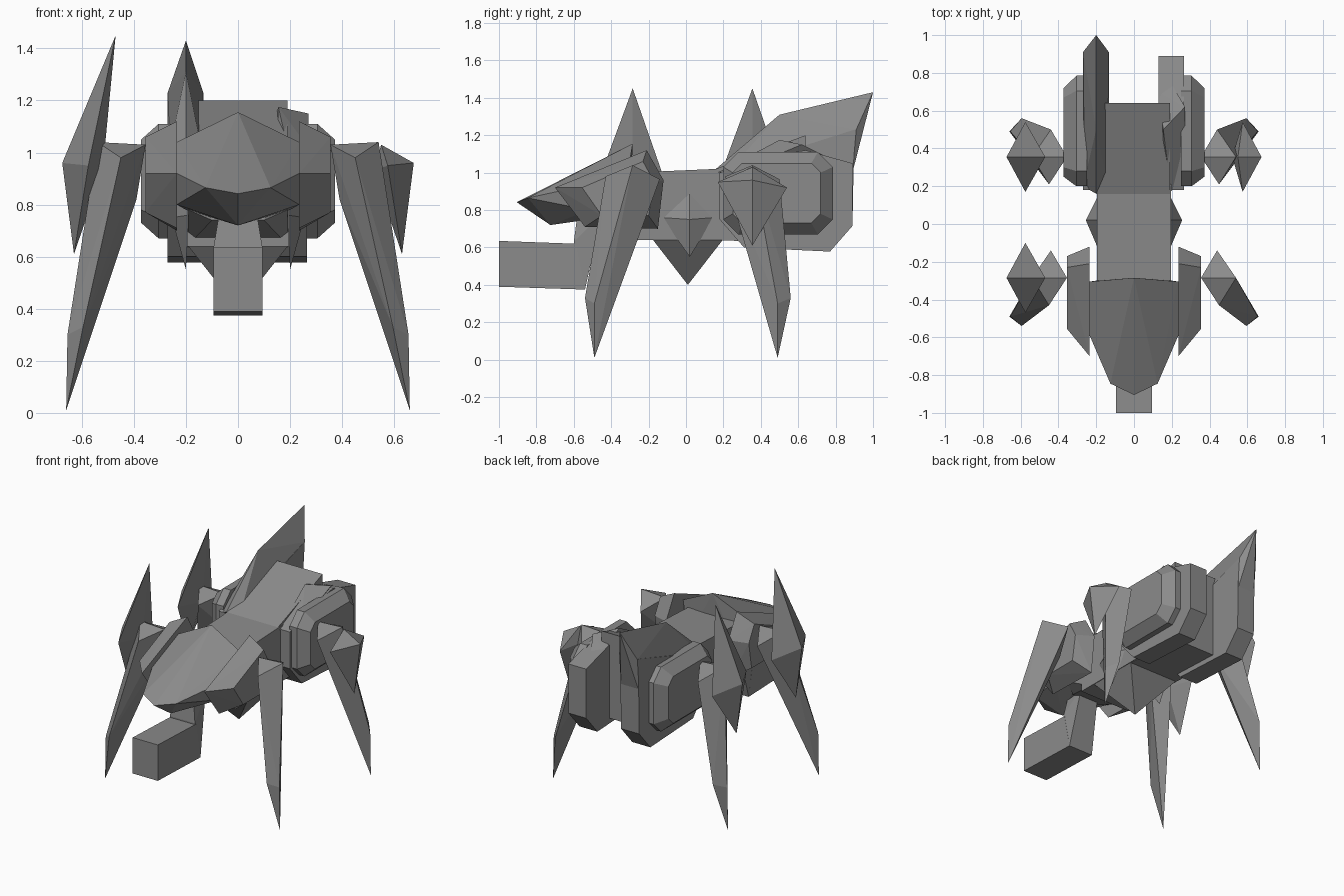
import bpy, bmesh

if "Cube" in bpy.data.objects:
    bpy.data.objects.remove(bpy.data.objects["Cube"])

mat = bpy.data.materials.new("dark grey metal")
mat.diffuse_color = (0.26, 0.26, 0.26, 1)
mat.use_nodes = True
mat.node_tree.nodes["Principled BSDF"].inputs["Base Color"].default_value = mat.diffuse_color


def hull(name, pts):
    """Faceted solid wrapped around a few corner points."""
    bm = bmesh.new()
    for p in pts:
        bm.verts.new(p)
    res = bmesh.ops.convex_hull(bm, input=bm.verts[:])
    junk = [v for v in res["geom_interior"] if isinstance(v, bmesh.types.BMVert)]
    if junk:
        bmesh.ops.delete(bm, geom=junk, context='VERTS')
    bmesh.ops.dissolve_limit(bm, angle_limit=0.01, verts=bm.verts[:], edges=bm.edges[:])
    bmesh.ops.recalc_face_normals(bm, faces=bm.faces[:])
    finish(name, bm)


def finish(name, bm):
    me = bpy.data.meshes.new(name)
    bm.to_mesh(me)
    bm.free()
    me.materials.append(mat)
    ob = bpy.data.objects.new(name, me)
    bpy.context.collection.objects.link(ob)


def prism(name, outline, x0, x1):
    """Side profile (y, z) extruded from x0 to x1."""
    bm = bmesh.new()
    f = bm.faces.new([bm.verts.new((x0, y, z)) for y, z in outline])
    ext = bmesh.ops.extrude_face_region(bm, geom=[f])
    for v in ext["geom"]:
        if isinstance(v, bmesh.types.BMVert):
            v.co.x = x1
    bmesh.ops.recalc_face_normals(bm, faces=bm.faces[:])
    finish(name, bm)


def both(pts):
    return pts + [(-x, y, z) for x, y, z in pts if x]


def octagon(x, y0, y1, z0, z1, c):
    return [(x, y, z) for y, z in
            ((y0 + c, z0), (y1 - c, z0), (y1, z0 + c), (y1, z1 - c),
             (y1 - c, z1), (y0 + c, z1), (y0, z1 - c), (y0, z0 + c))]


# Body: waist, front chest and sloped rear hump
prism("waist", [(-0.3, 0.64), (0.3, 0.64), (0.3, 1.02), (0.16, 1.02), (-0.3, 1.0)], -0.195, 0.195)
hull("chest", both([(0.195, -0.2, 0.64), (0.195, -0.2, 1.0), (0.19, -0.45, 0.78),
                    (0.1, -0.5, 0.74), (0.19, -0.45, 0.95)]))
prism("rear_hump", [(0.16, 0.64), (0.64, 0.62), (0.64, 1.2), (0.16, 1.02)], -0.195, 0.19)

# Head shell
hull("head", both([(0, -0.285, 1.155), (0.235, -0.305, 1.04), (0.235, -0.59, 0.92),
                   (0.125, -0.845, 0.865), (0, -0.905, 0.842), (0, -0.725, 0.72),
                   (0.235, -0.52, 0.80), (0.2, -0.3, 0.78)]))

# Snout box hanging from a short neck
hull("snout", both([(0.095, y, z) for y, z in
                    ((-1.0, 0.39), (-1.0, 0.635), (-0.59, 0.62), (-0.54, 0.375))]))
hull("neck", both([(0.095, -0.6, 0.63), (0.095, -0.54, 0.375), (0.07, -0.58, 0.78),
                   (0.07, -0.45, 0.78), (0.095, -0.59, 0.5)]))

# Inverted pyramid under the belly
hull("belly_spike", both([(0.195, -0.18, 0.645), (0.195, 0.2, 0.645), (0, 0.01, 0.4)]))

# Rear slabs: the left one carries a ridged tail fin, the right one is cut short
low = [(0.89, 0.715), (0.77, 0.578), (0.31, 0.6), (0.18, 0.75)]
prism("left_slab", low + [(0.18, 1.0), (0.9, 1.23)], -0.27, -0.133)
hull("tail_fin", [(-0.2, 0.16, 1.02), (-0.2, 0.5, 1.31), (-0.2, 1.0, 1.43)] +
     [(x, y, z) for x in (-0.27, -0.133) for y, z in ((0.2, 0.98), (0.91, 1.23), (0.89, 1.0))])
prism("right_slab", low + [(0.18, 1.0), (0.45, 1.09), (0.64, 1.12), (0.89, 1.05)], 0.13, 0.265)
hull("broken_fin", [(0.195, 0.17, 1.0), (0.155, 0.5, 1.175), (0.27, 0.62, 1.15),
                    (0.27, 0.3, 1.02), (0.13, 0.7, 1.1), (0.2, 0.74, 1.09), (0.15, 0.3, 1.0)])

for side, s in (("right", 1), ("left", -1)):
    def place(pts):
        return [(s * x, y, z) for x, y, z in pts]

    # Armour over the hips and shoulders
    hull(side + "_rear_haunch", place(octagon(0.25, 0.2, 0.785, 0.67, 1.11, 0.08) +
                                      octagon(0.305, 0.2, 0.785, 0.67, 1.11, 0.08) +
                                      octagon(0.372, 0.25, 0.72, 0.73, 1.05, 0.05)))
    inner = [(-0.7, 0.92), (-0.21, 1.12), (-0.12, 0.96), (-0.15, 0.7), (-0.54, 0.71)]
    outer = [(-0.555, 0.92), (-0.23, 1.06), (-0.17, 0.95), (-0.2, 0.77), (-0.45, 0.77)]
    hull(side + "_shoulder_plate", place([(0.235, y, z) for y, z in inner] +
                                         [(0.355, y, z) for y, z in outer]))

    # Small pointed stud on the waist
    hull(side + "_waist_stud", place([(0.19, 0.02, 0.9), (0.19, -0.13, 0.76), (0.19, 0.15, 0.76),
                                      (0.2, 0.02, 0.55), (0.255, 0.02, 0.75)]))

    # Tapered legs, with spikes on the knees
    for end, cy, knee, tip in (("front", -0.285, -0.54, -0.49), ("rear", 0.355, 0.56, 0.49)):
        hull(f"{side}_{end}_leg", place([
            (0.355, cy, 1.03), (0.45, cy - 0.145, 0.98), (0.44, cy + 0.145, 0.965),
            (0.54, cy, 1.04), (0.39, cy, 0.82), (0.51, cy, 0.62),
            (0.595, knee, 0.33), (0.655, tip, 0.3), (0.66, tip, 0.01)]))
        if (side, end) == ("right", "front"):
            continue
        top = (0.47, cy, 1.45) if side == "left" else (0.55, cy, 1.03)
        hull(f"{side}_{end}_knee_spike", place([
            top, (0.575, cy + 0.185, 0.92), (0.575, cy - 0.185, 0.95),
            (0.675, cy, 0.96), (0.52, cy, 0.93), (0.63, cy, 0.61)]))
